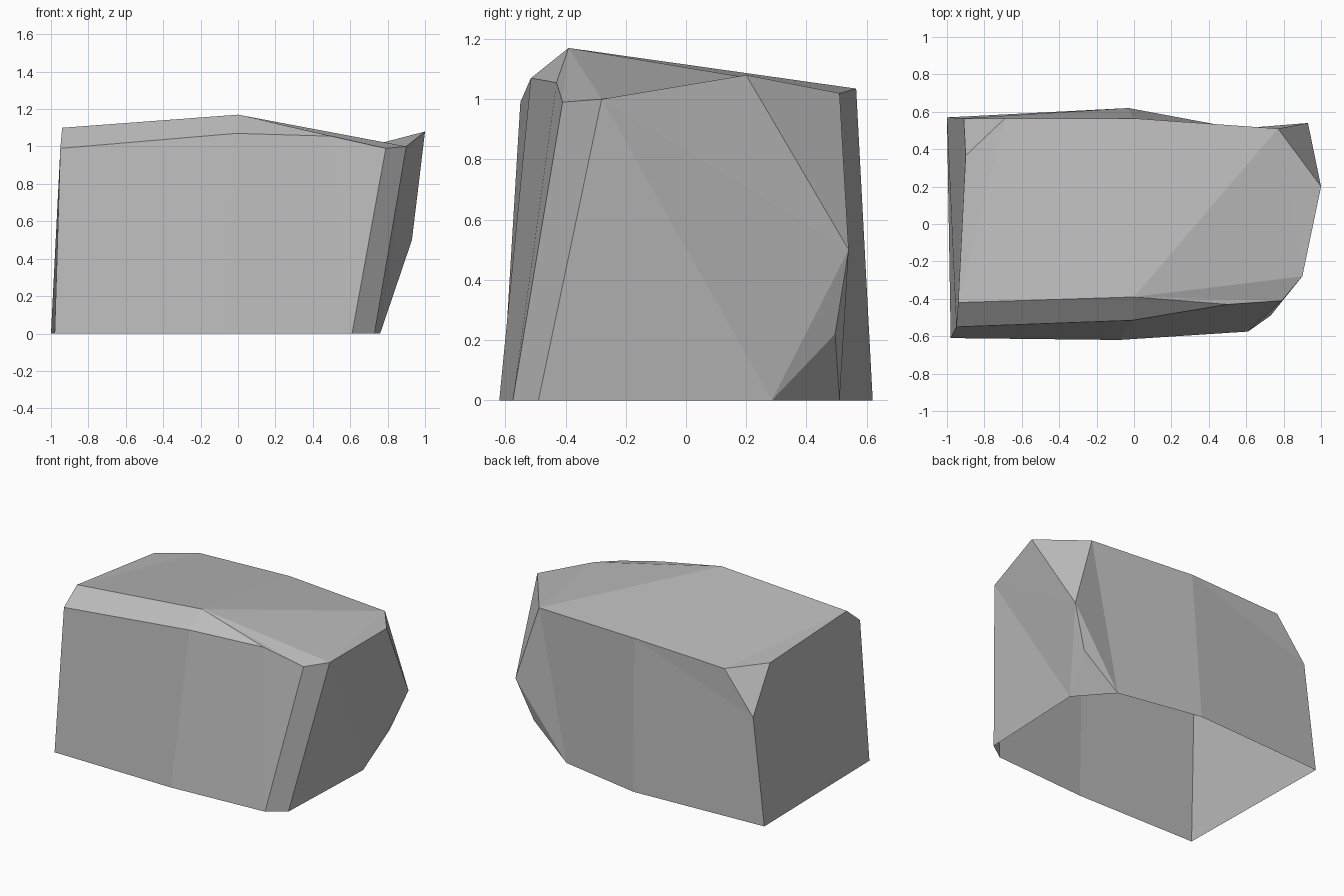
import bpy
import bmesh

# Remove the default cube only
default_cube = bpy.data.objects.get("Cube")
if default_cube:
    bpy.data.objects.remove(default_cube, do_unlink=True)


def make_material(name, colour):
    material = bpy.data.materials.new(name)
    material.use_nodes = True
    material.diffuse_color = colour
    shader = next(n for n in material.node_tree.nodes if n.type == "BSDF_PRINCIPLED")
    shader.inputs["Base Color"].default_value = colour
    return material


def build_shell(name, corners, facets, material):
    """Make a flat-shaded open shell; each facet spells its corner letters."""
    mesh = bpy.data.meshes.new(name)
    bm = bmesh.new()
    verts = {letter: bm.verts.new(position) for letter, position in corners.items()}
    for facet in facets.split():
        face = bm.faces.new([verts[letter] for letter in facet])
        face.smooth = False
    bm.to_mesh(mesh)
    bm.free()
    mesh.materials.append(material)
    shell = bpy.data.objects.new(name, mesh)
    bpy.context.collection.objects.link(shell)
    return shell


# Footprint of the boulder on the ground, anticlockwise from the front
footprint = dict(
    a=(-.98, -.61), b=(-.08, -.62), c=(.61, -.575), d=(.73, -.49),
    e=(.76, .285), f=(.56, .51), g=(-.03, .62), h=(-1, .57),
)
corners = {letter: (x, y, 0) for letter, (x, y) in footprint.items()}

# Shoulder corners where the walls end
corners.update(
    A=(-.95, -.55, .99), B=(-.01, -.515, 1.07), C=(.79, -.41, .99),
    D=(.9, -.28, 1), E=(1, .2, 1.08), F=(.77, .51, 1.02),
    G=(0, .565, 1.035), H=(-.69, .565, 1.01), K=(-.91, .565, .73),
)

# Chipped back corner
corners.update(P=(.82, .495, .22), Q=(.93, .54, .5))

# Crown corners
corners.update(
    L=(-.94, -.42, 1.1), M=(0, -.39, 1.17), N=(.5, -.43, 1.055), J=(-.9, .365, 1.03),
)

# Facets of each side, all wound to face outwards; the underside is open
front_wall = "abBA bcNB cCN cdDC"
side_wall = "deD eQD QED ePQ efP"
back_wall = "EQF fFQ fQP fgGF ghKG GKH"
far_wall = "haAK ALJK KJH"
bevel = "ABML BNM"
crown = "LHJ LMGH MNC MCD MDF DEF MFG"
facets = " ".join((front_wall, side_wall, back_wall, far_wall, bevel, crown))

stone = make_material("stone grey", (.5, .5, .5, 1))
boulder = build_shell("boulder", corners, facets, stone)

# Make all the facets agree on which way is outwards
bm = bmesh.new()
bm.from_mesh(boulder.data)
bmesh.ops.recalc_face_normals(bm, faces=bm.faces)
top_face = max(bm.faces, key=lambda face: face.calc_center_median().z)
if top_face.normal.z < 0:
    bmesh.ops.reverse_faces(bm, faces=bm.faces)
bm.to_mesh(boulder.data)
bm.free()
